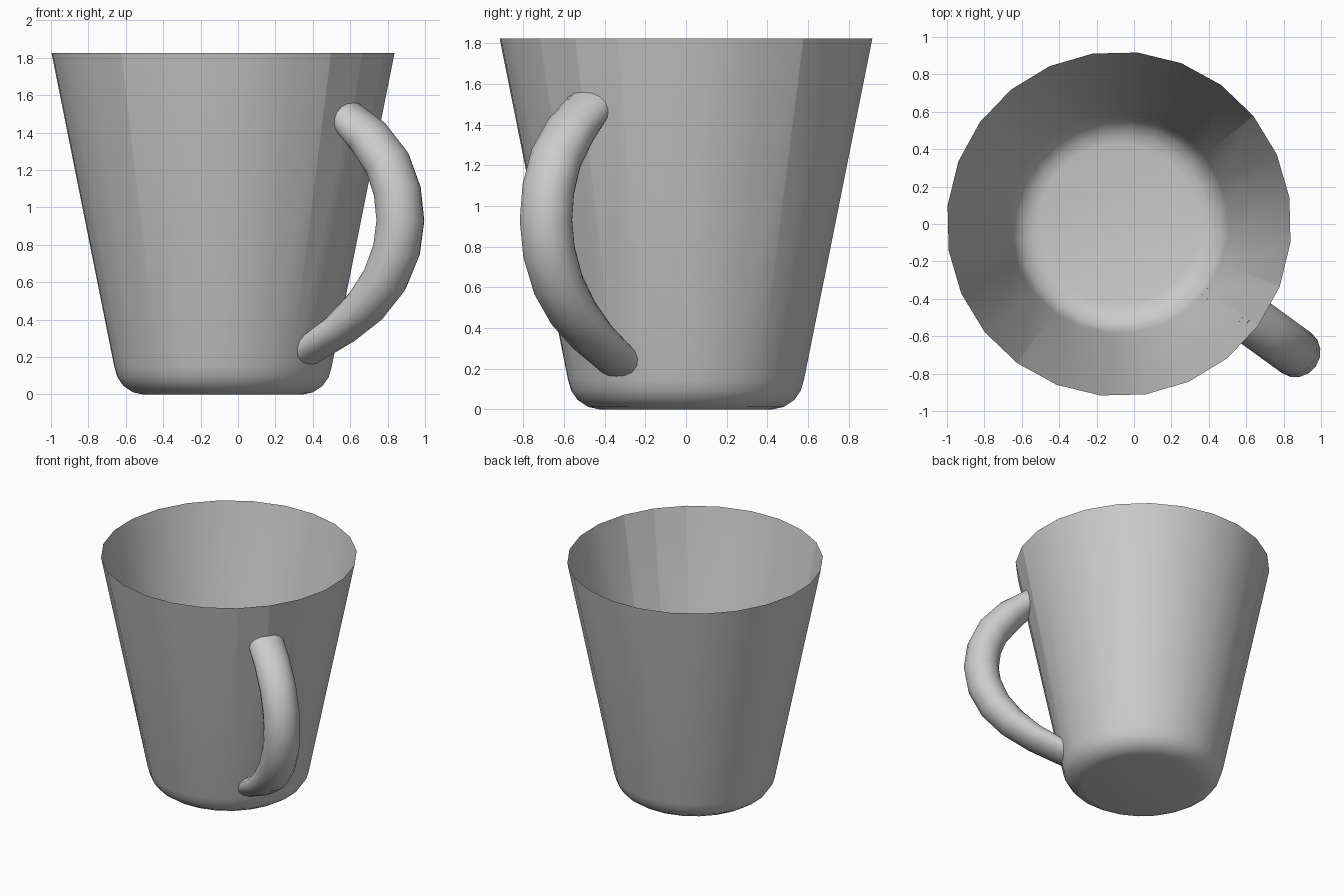
import bpy, bmesh, math
from mathutils import Vector

default = bpy.data.objects.get("Cube")
if default:
    bpy.data.objects.remove(default, do_unlink=True)

SIDES = 24
STEP = math.tau / SIDES
PHASE = math.radians(8.8)
CENTRE = Vector((-0.08, 0, 0))
RIM_R, RIM_Z = 0.922, 1.825
BASE_R, BASE_Z = 0.585, 0.15

grey = bpy.data.materials.new("grey ceramic")
grey.use_nodes = True
colour = (0.6, 0.6, 0.6, 1)
grey.diffuse_color = colour
grey.node_tree.nodes["Principled BSDF"].inputs["Base Color"].default_value = colour


def make_object(name, bm):
    for face in bm.faces:
        face.smooth = True
    mesh = bpy.data.meshes.new(name)
    bm.to_mesh(mesh)
    bm.free()
    mesh.materials.append(grey)
    obj = bpy.data.objects.new(name, mesh)
    bpy.context.collection.objects.link(obj)
    return obj


def polar(angle, radius, z):
    return CENTRE + Vector((radius * math.cos(angle), radius * math.sin(angle), z))


def bridge(bm, a, b):
    n = len(a)
    return [bm.faces.new((a[i], a[(i + 1) % n], b[(i + 1) % n], b[i])) for i in range(n)]


def wall_radius(angle, z):
    """Distance from the axis to the faceted wall."""
    r = BASE_R + (RIM_R - BASE_R) * (z - BASE_Z) / (RIM_Z - BASE_Z)
    off = (angle - PHASE) % STEP - STEP / 2
    return r * math.cos(STEP / 2) / math.cos(off)


# Cup: thin open shell with a rounded foot
bm = bmesh.new()
profile = [(0.43, 0), (0.485, 0.012), (0.535, 0.045), (0.568, 0.092),
           (BASE_R, BASE_Z), (RIM_R, RIM_Z)]
rings = [[bm.verts.new(polar(PHASE + i * STEP, r, z)) for i in range(SIDES)]
         for r, z in profile]
bm.faces.new(rings[0][::-1])
for low, high in zip(rings, rings[1:]):
    bridge(bm, low, high)
# Creases running up the wall
for i in (2, 15, 20, 21, 22):
    bm.edges.get((rings[-2][i], rings[-1][i])).smooth = False
make_object("cup_body", bm)

# Handle: flattened tube swept along an arc; (distance from axis, z, thickness)
path = [(0.83, 1.475, 0.09), (0.964, 1.375, 0.112), (1.088, 1.235, 0.122),
        (1.152, 1.085, 0.126), (1.172, 0.93, 0.127), (1.147, 0.775, 0.126),
        (1.07, 0.615, 0.12), (0.946, 0.475, 0.108), (0.785, 0.355, 0.09),
        (0.59, 0.25, 0.076)]
HANDLE_ANGLE = math.radians(-36)
HALF_WIDTH = 0.133
TUBE = 16
out = Vector((math.cos(HANDLE_ANGLE), math.sin(HANDLE_ANGLE), 0))
side = Vector((-out.y, out.x, 0))
bm = bmesh.new()
tube = []
for k, (r, z, thick) in enumerate(path):
    a, b = path[max(k - 1, 0)], path[min(k + 1, len(path) - 1)]
    along = (out * (b[0] - a[0]) + Vector((0, 0, b[1] - a[1]))).normalized()
    normal = side.cross(along)
    ring = []
    for j in range(TUBE):
        t = math.tau * j / TUBE
        p = out * r + Vector((0, 0, z)) + normal * thick * math.cos(t) + side * HALF_WIDTH * math.sin(t)
        # End rings slide along the tube until they meet the wall
        if k in (0, len(path) - 1):
            for _ in range(12):
                gap = math.hypot(p.x, p.y) - wall_radius(math.atan2(p.y, p.x), p.z)
                p -= along * gap / along.dot(out)
        ring.append(bm.verts.new(p + CENTRE))
    tube.append(ring)
for a, b in zip(tube, tube[1:]):
    bridge(bm, a, b)
bmesh.ops.recalc_face_normals(bm, faces=bm.faces)
make_object("handle", bm)
